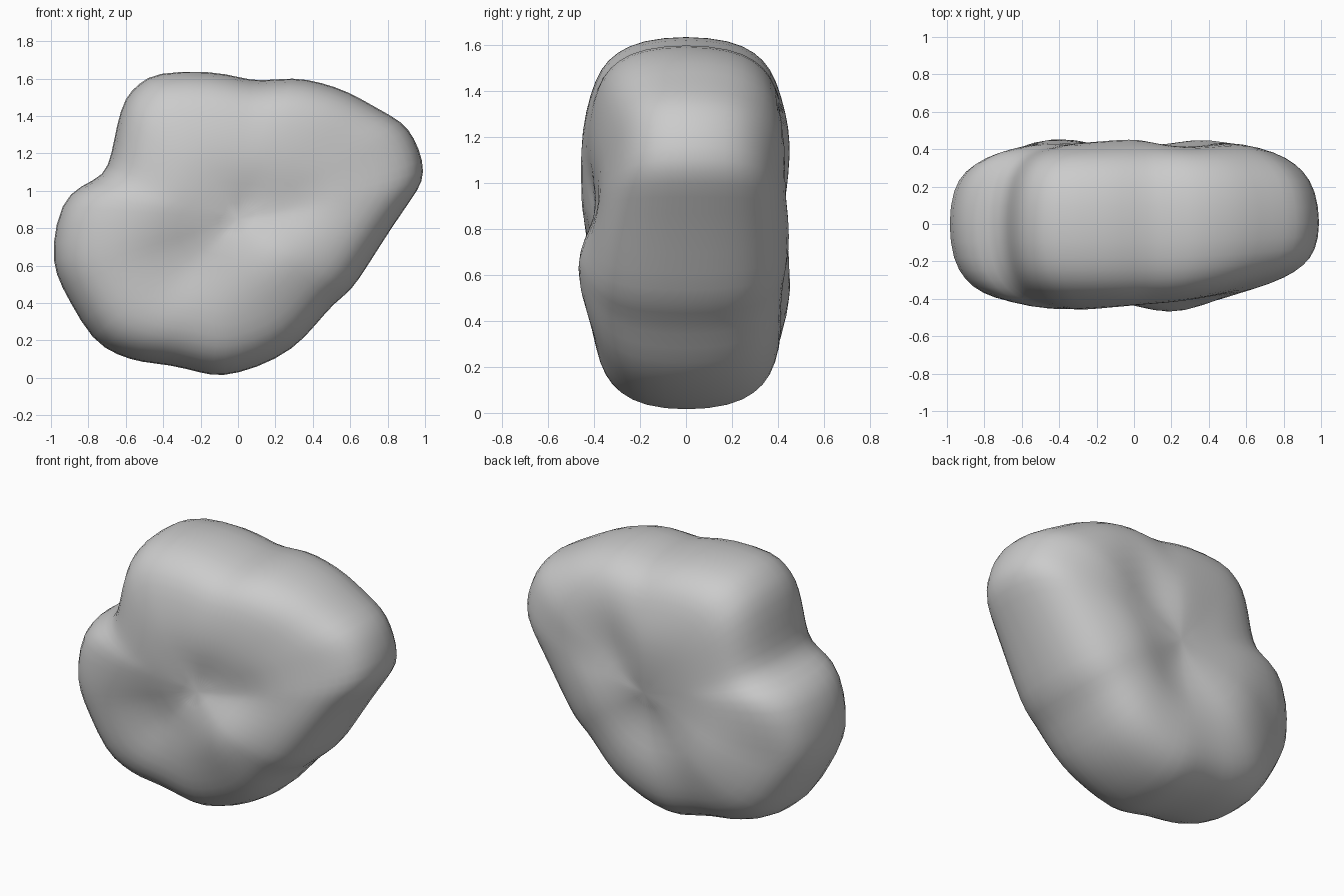
import bpy, bmesh
from math import exp
from mathutils import Vector

if "Cube" in bpy.data.objects:
    bpy.data.objects.remove(bpy.data.objects["Cube"])

# Front outline of the boulder (x, z), counter-clockwise from the bottom
OUTLINE = [(-.09, -.003), (.1, .045), (.3, .145), (.42, .28), (.52, .4), (.61, .46), (.7, .6),
           (.82, .79), (.93, .95), (1.0, 1.05), (1.0, 1.16), (.95, 1.29), (.885, 1.375),
           (.75, 1.445), (.6, 1.535), (.45, 1.585), (.3, 1.615), (.12, 1.59), (.02, 1.61),
           (-.15, 1.65), (-.45, 1.64), (-.53, 1.58), (-.61, 1.51), (-.655, 1.35), (-.68, 1.2),
           (-.72, 1.08), (-.85, 1.03), (-.955, .94), (-1.005, .7), (-.985, .55), (-.91, .41),
           (-.785, .19), (-.65, .115), (-.52, .075), (-.37, .065), (-.2, .02)]
# Rounded edge: (inset scale of outline, share of full depth)
RINGS = [(.975, .45), (.91, .70), (.82, .86), (.68, .95), (.5, 1), (.33, 1), (.16, 1)]
CENTRE = Vector((0, .85))

# Bulges and dents on each face: x, z, radius, height
FRONT = [(.9, 1.2, .45, -.12), (-.3, .6, .2, -.06), (.05, .9, .13, -.05), (.32, .9, .14, -.04),
         (.2, .62, .2, .05), (-.3, 1.1, .3, .03), (-.5, .85, .2, .02), (.1, .1, .3, -.03)]
BACK = [(.25, 1.1, .18, -.04), (0, .65, .18, -.05), (-.8, .62, .16, -.06), (.4, .75, .2, .03),
        (.0, 1.15, .2, .03), (-.45, .55, .2, .04), (.95, 1.2, .3, -.03), (.55, 1.2, .2, .03)]


def depth(p, lumps):
    return .43 + sum(h * exp(-((p.x - x) ** 2 + (p.y - z) ** 2) / (r * r))
                     for x, z, r, h in lumps)


bm = bmesh.new()
n = len(OUTLINE)
points = [Vector(p) for p in OUTLINE]
# Widest loop, shared by both faces
rim = [bm.verts.new((p.x, 0, p.y)) for p in points]

for side, lumps in ((-1, FRONT), (1, BACK)):
    previous = rim
    for scale, share in RINGS:
        loop = []
        for p in points:
            q = CENTRE + (p - CENTRE) * scale
            loop.append(bm.verts.new((q.x, side * share * depth(q, lumps), q.y)))
        for i in range(n):
            j = (i + 1) % n
            bm.faces.new((previous[i], previous[j], loop[j], loop[i]))
        previous = loop
    tip = bm.verts.new((CENTRE.x, side * depth(CENTRE, lumps), CENTRE.y))
    for i in range(n):
        bm.faces.new((previous[i], previous[(i + 1) % n], tip))

bmesh.ops.recalc_face_normals(bm, faces=bm.faces)
for f in bm.faces:
    f.smooth = True
mesh = bpy.data.meshes.new("boulder")
bm.to_mesh(mesh)
bm.free()
boulder = bpy.data.objects.new("boulder", mesh)
bpy.context.collection.objects.link(boulder)

# Soften the surface
sub = boulder.modifiers.new("soften", 'SUBSURF')
sub.levels = sub.render_levels = 1
